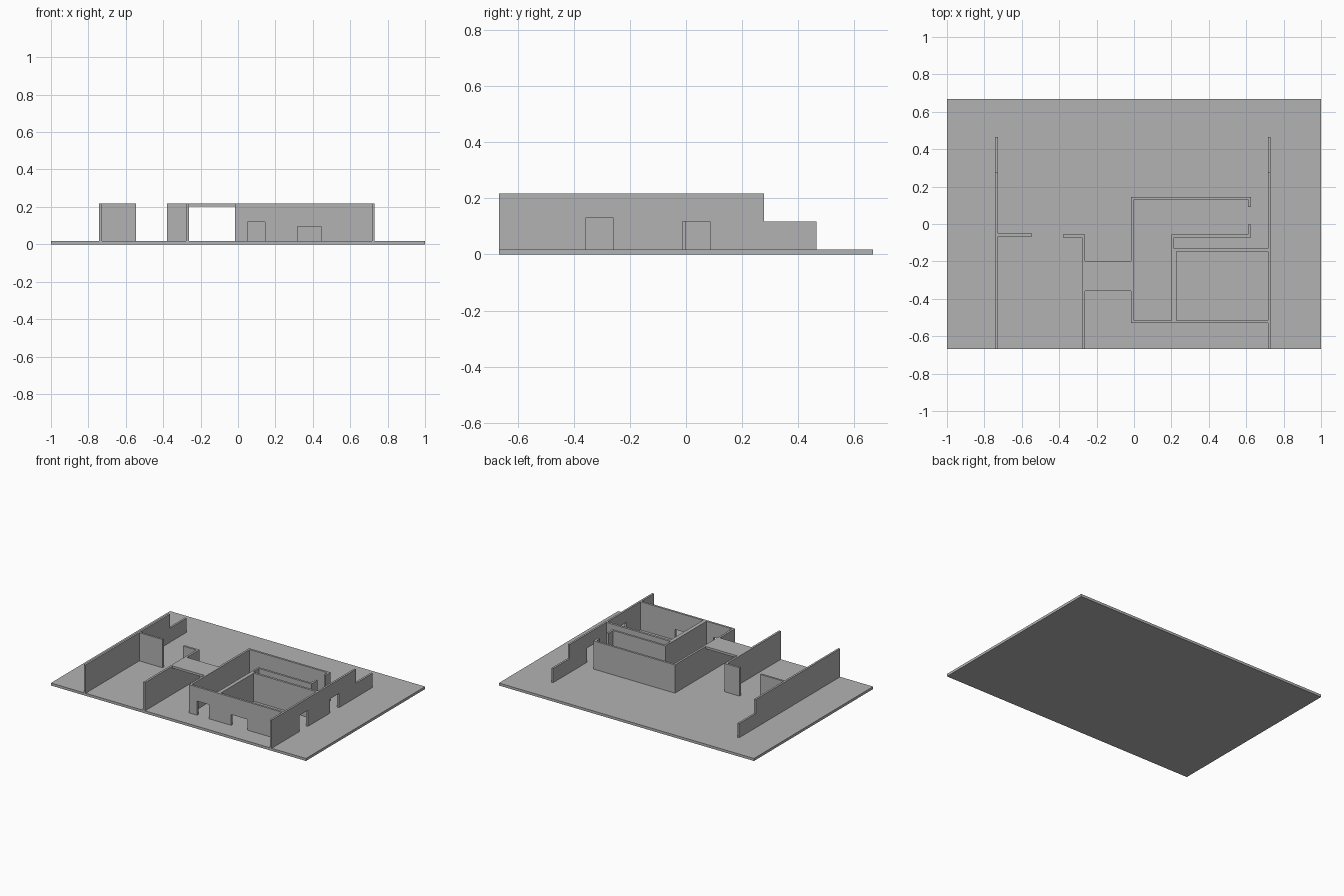
import bpy
import bmesh
from mathutils import Vector

cube = bpy.data.objects.get("Cube")
if cube:
    bpy.data.objects.remove(cube, do_unlink=True)

FLOOR, TOP, LOW = 0.018, 0.218, 0.118
FRONT = -0.667

grey = bpy.data.materials.new("plain grey")
grey.use_nodes = True
colour = (0.45, 0.45, 0.45, 1)
grey.diffuse_color = colour
grey.node_tree.nodes["Principled BSDF"].inputs["Base Color"].default_value = colour


def prism(name, outline, push):
    """Extrude a flat outline of 3D points along a vector."""
    bm = bmesh.new()
    face = bm.faces.new([bm.verts.new(p) for p in outline])
    moved = bmesh.ops.extrude_face_region(bm, geom=[face], use_keep_orig=True)
    verts = [g for g in moved["geom"] if isinstance(g, bmesh.types.BMVert)]
    bmesh.ops.translate(bm, verts=verts, vec=Vector(push))
    bmesh.ops.recalc_face_normals(bm, faces=bm.faces)
    mesh = bpy.data.meshes.new(name)
    bm.to_mesh(mesh)
    bm.free()
    mesh.materials.append(grey)
    obj = bpy.data.objects.new(name, mesh)
    bpy.context.collection.objects.link(obj)
    return obj


def plan(name, points, z0=FLOOR, z1=TOP):
    """Raise a floor-plan outline between two heights."""
    return prism(name, [(x, y, z0) for x, y in points], (0, 0, z1 - z0))


def box(name, x0, x1, y0, y1, z0=FLOOR, z1=TOP):
    return plan(name, [(x0, y0), (x1, y0), (x1, y1), (x0, y1)], z0, z1)


def elevation(start, end, doors, top):
    """Wall elevation (distance, height) with doorways cut up from the floor."""
    points = [(start, FLOOR)]
    for d0, d1, head in doors:
        points += [(d0, FLOOR), (d0, head), (d1, head), (d1, FLOOR)]
    return points + [(end, FLOOR)] + top


# Ground slab
box("ground_slab", -1, 1, FRONT, -FRONT, 0, FLOOR)

# Long boundary walls, stepping down toward the back
step = [(0.465, LOW), (0.278, LOW), (0.278, TOP), (FRONT, TOP)]
side_doors = [(-0.357, -0.261, 0.132), (-0.012, 0.086, LOW)]
for name, x, doors in (("right_boundary_wall", -0.742, []),
                       ("left_boundary_wall", 0.717, side_doors)):
    outline = elevation(FRONT, 0.465, doors, step)
    prism(name, [(x, y, z) for y, z in outline], (0.014, 0, 0))

# Front room wall with two doorways
front_doors = [(0.05, 0.145, LOW), (0.318, 0.445, 0.094)]
outline = elevation(-0.015, 0.717, front_doors, [(0.717, TOP), (-0.015, TOP)])
prism("front_room_wall", [(x, -0.53, z) for x, z in outline], (0, 0.015, 0))

# Outer room wall, wrapping the side and back with a short return
plan("outer_room_wall", [
    (-0.015, -0.515), (-0.015, 0.145), (0.625, 0.145), (0.625, 0.09),
    (0.61, 0.09), (0.61, 0.13), (0, 0.13), (0, -0.515)])

# Inner partitions around the two smaller rooms
plan("inner_partition", [
    (0.2, -0.515), (0.2, -0.056), (0.61, -0.056), (0.61, -0.002),
    (0.625, -0.002), (0.625, -0.071), (0.213, -0.071), (0.213, -0.132),
    (0.717, -0.132), (0.717, -0.148), (0.227, -0.148), (0.227, -0.515)])

# Entrance walls and the flat canopy between them
plan("entrance_wall", [
    (-0.38, -0.056), (-0.262, -0.056), (-0.262, FRONT),
    (-0.277, FRONT), (-0.277, -0.071), (-0.38, -0.071)])
box("side_partition", -0.728, -0.545, -0.066, -0.052)
box("entrance_canopy", -0.262, -0.015, -0.358, -0.198, 0.202, TOP)
